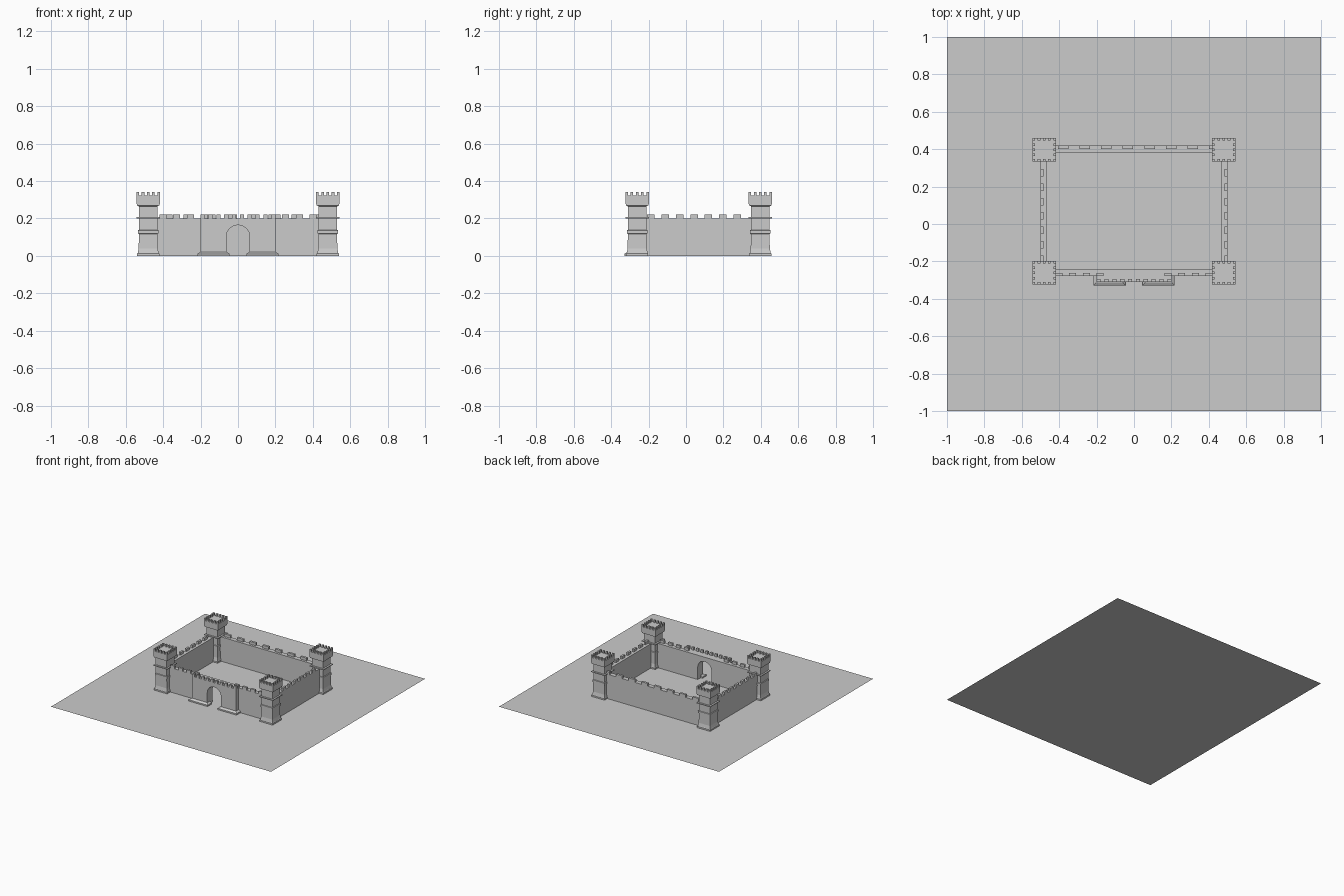
import bpy, bmesh, math

if "Cube" in bpy.data.objects:
    bpy.data.objects.remove(bpy.data.objects["Cube"])

stone = bpy.data.materials.new("grey_stone")
stone.use_nodes = True
stone.diffuse_color = (0.6, 0.6, 0.6, 1)
stone.node_tree.nodes["Principled BSDF"].inputs["Base Color"].default_value = (0.6, 0.6, 0.6, 1)


def finish(bm, name):
    bmesh.ops.recalc_face_normals(bm, faces=bm.faces)
    mesh = bpy.data.meshes.new(name)
    bm.to_mesh(mesh)
    bm.free()
    mesh.materials.append(stone)
    obj = bpy.data.objects.new(name, mesh)
    bpy.context.collection.objects.link(obj)
    return obj


def loft(bm, rings):
    """Join rectangles (x0, x1, y0, y1, z) into a closed stack."""
    loops = [[bm.verts.new(p) for p in ((a, c, z), (b, c, z), (b, d, z), (a, d, z))]
             for a, b, c, d, z in rings]
    for low, high in zip(loops, loops[1:]):
        for i in range(4):
            j = (i + 1) % 4
            bm.faces.new((low[i], low[j], high[j], high[i]))
    bm.faces.new(loops[0][::-1])
    bm.faces.new(loops[-1])


def box(bm, x0, x1, y0, y1, z0, z1):
    loft(bm, [(x0, x1, y0, y1, z0), (x0, x1, y0, y1, z1)])


def arched_wall(name, half, y0, y1):
    """Wall slab with a round-headed gateway in its middle."""
    pts = [(-half, 0), (-half, WALL), (half, WALL), (half, 0)]
    for i in range(17):
        t = math.pi * i / 16
        if i == 0:
            pts.append((GATE, 0))
        pts.append((GATE * math.cos(t), SPRING + GATE * math.sin(t)))
    pts.append((-GATE, 0))
    bm = bmesh.new()
    face = bm.faces.new([bm.verts.new((x, y0, z)) for x, z in pts])
    out = bmesh.ops.extrude_face_region(bm, geom=[face], use_keep_orig=True)
    verts = [v for v in out["geom"] if isinstance(v, bmesh.types.BMVert)]
    bmesh.ops.translate(bm, verts=verts, vec=(0, y1 - y0, 0))
    return finish(bm, name)


WALL, MERLON = 0.2, 0.222
GATE, SPRING = 0.0625, 0.102
TX, TY_BACK, TY_FRONT = 0.48, 0.397, -0.261

# Ground sheet
bm = bmesh.new()
bmesh.ops.create_grid(bm, x_segments=1, y_segments=1, size=1)
finish(bm, "ground")

# Curtain walls
bm = bmesh.new()
box(bm, -TX, TX, 0.383, 0.42, 0, WALL)
finish(bm, "back_wall")
for name, s in (("left_wall", 1), ("right_wall", -1)):
    bm = bmesh.new()
    a, b = sorted((s * 0.464, s * 0.5))
    box(bm, a, b, TY_FRONT, TY_BACK, 0, WALL)
    # Merlons along the outer edge
    a, b = sorted((s * 0.484, s * 0.5))
    for i in range(7):
        y = -0.208 + 0.077 * i
        box(bm, a, b, y, y + 0.04, WALL, MERLON)
    finish(bm, name)

# Front wall and projecting gatehouse
arched_wall("front_wall", TX, -0.278, -0.241)
arched_wall("gatehouse", 0.2, -0.31, -0.278)

bm = bmesh.new()
for i in range(8):
    x = -0.407 + 0.1155 * i
    box(bm, x, x + 0.056, 0.402, 0.42, WALL, MERLON)
finish(bm, "back_merlons")

bm = bmesh.new()
for s in (-1, 1):
    for i in range(4):
        x = s * (0.402 - 0.0735 * i)
        box(bm, x - 0.019, x + 0.019, -0.278, -0.262, WALL, MERLON)
finish(bm, "front_merlons")

bm = bmesh.new()
for i in range(10):
    x = -0.2 + 0.042 * i
    box(bm, x, x + 0.022, -0.31, -0.294, WALL, MERLON)
finish(bm, "gatehouse_merlons")

# Sloped plinths on both sides of the gateway
for name, s in (("left_plinth", 1), ("right_plinth", -1)):
    bm = bmesh.new()
    a, b = sorted((s * 0.046, s * 0.217))
    c, d = sorted((s * 0.06, s * 0.202))
    loft(bm, [(a, b, -0.33, -0.278, 0), (a, b, -0.33, -0.278, 0.011),
              (c, d, -0.312, -0.278, 0.021)])
    finish(bm, name)

# Corner towers: square profile as (half width, height)
PROFILE = [(0.059, 0), (0.059, 0.012), (0.056, 0.016), (0.051, 0.04),
           (0.05, 0.118), (0.055, 0.12), (0.055, 0.137), (0.05, 0.139),
           (0.05, 0.2), (0.0625, 0.201), (0.0625, 0.207), (0.05, 0.208),
           (0.05, 0.265), (0.06, 0.27), (0.06, 0.277), (0.0625, 0.278),
           (0.0625, 0.322)]
HEAD, TOP, EDGE, M = 0.322, 0.342, 0.0625, 0.0135
for side, s in (("left", 1), ("right", -1)):
    for end, ty in (("front", TY_FRONT), ("back", TY_BACK)):
        tx = s * TX
        bm = bmesh.new()
        loft(bm, [(tx - w, tx + w, ty - w, ty + w, z) for w, z in PROFILE])
        # Ring of small merlons
        step = (2 * EDGE - M) / 4
        for i in range(5):
            for j in range(5):
                if i in (0, 4) or j in (0, 4):
                    x, y = tx - EDGE + step * i, ty - EDGE + step * j
                    box(bm, x, x + M, y, y + M, HEAD, TOP)
        finish(bm, f"{end}_{side}_tower")
